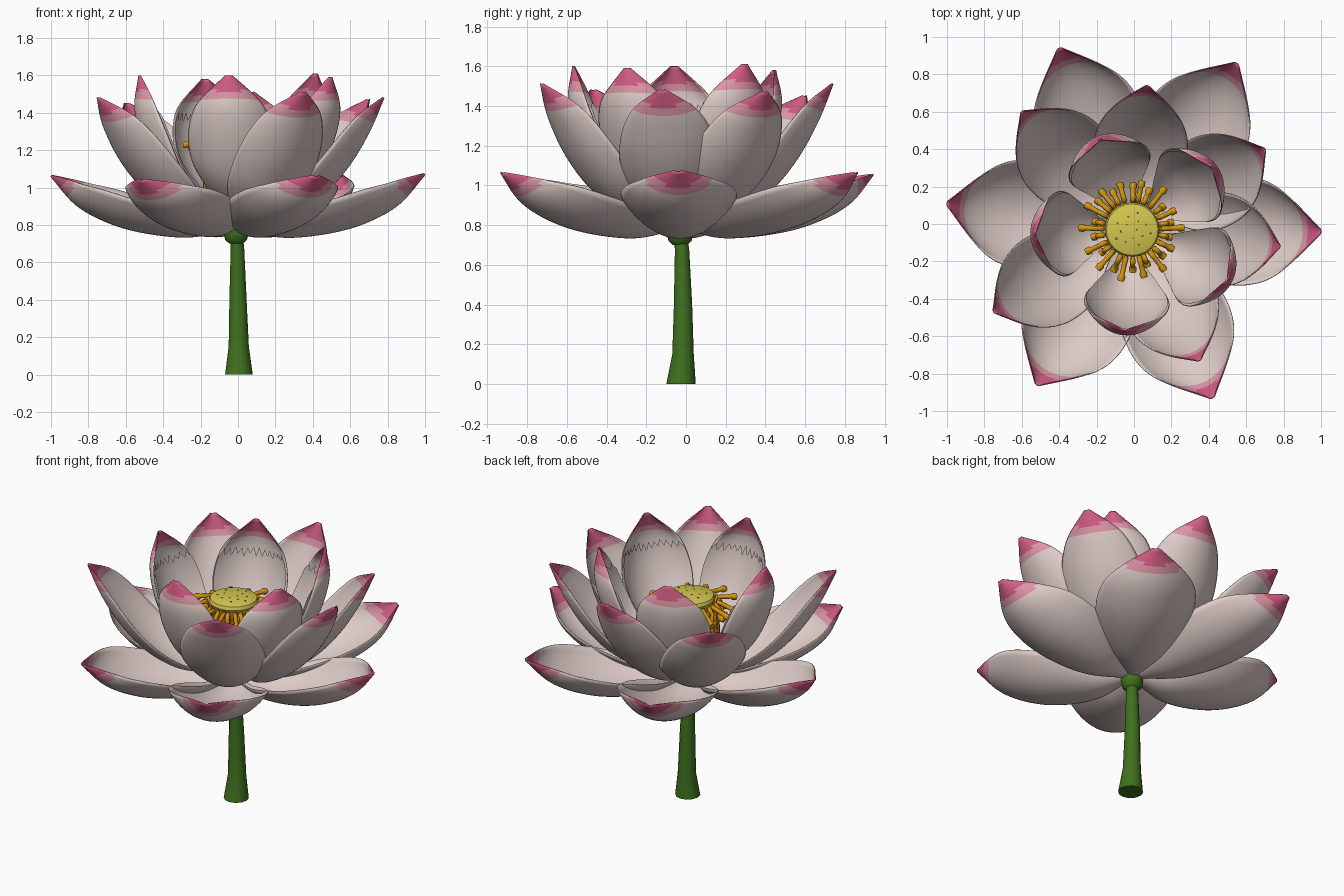
import bpy, bmesh, math, random
from mathutils import Vector

if "Cube" in bpy.data.objects:
    bpy.data.objects.remove(bpy.data.objects["Cube"])
random.seed(4)
CX, CY, BASE = -0.01, -0.03, 0.78


def material(name, r, g, b):
    m = bpy.data.materials.new(name)
    m.use_nodes = True
    m.diffuse_color = (r, g, b, 1)
    bsdf = next(n for n in m.node_tree.nodes if n.type == "BSDF_PRINCIPLED")
    bsdf.inputs["Base Color"].default_value = (r, g, b, 1)
    bsdf.inputs["Roughness"].default_value = 0.7
    return m


BLUSH = material("pale blush", 0.72, 0.60, 0.57)
PINK = material("soft pink", 0.72, 0.30, 0.38)
ROSE = material("deep rose", 0.64, 0.11, 0.23)
GREEN = material("stem green", 0.05, 0.165, 0.013)
GOLD = material("stamen gold", 0.65, 0.30, 0.004)
YELLOW = material("pod yellow", 0.66, 0.57, 0.08)
SEED = material("seed brown", 0.22, 0.17, 0.03)


def make_object(name, bm, mats, angle=None):
    mesh = bpy.data.meshes.new(name)
    bm.to_mesh(mesh)
    bm.free()
    for m in mats:
        mesh.materials.append(m)
    ob = bpy.data.objects.new(name, mesh)
    bpy.context.collection.objects.link(ob)
    if angle:
        bpy.ops.object.select_all(action="DESELECT")
        ob.select_set(True)
        bpy.context.view_layer.objects.active = ob
        bpy.ops.object.shade_smooth_by_angle(angle=math.radians(angle))
    return ob


def spline(points, u):
    """Smooth curve through evenly spaced points, u from 0 to 1."""
    p = [Vector(q) for q in points]
    p = [2 * p[0] - p[1]] + p + [2 * p[-1] - p[-2]]
    x = min(max(u, 0), 1) * (len(p) - 3)
    i = min(int(x), len(p) - 4)
    t = x - i
    a, b, c, d = p[i:i + 4]
    return 0.5 * (2 * b + (c - a) * t + (2 * a - 5 * b + 4 * c - d) * t * t
                  + (3 * b - a - 3 * c + d) * t ** 3)


def lathe(name, rings, mat, sides=16):
    """Skin circles given as (x, y, radius, z)."""
    bm = bmesh.new()
    loops = []
    for x, y, r, z in rings:
        loops.append([bm.verts.new((x + r * math.cos(math.tau * k / sides),
                                    y + r * math.sin(math.tau * k / sides), z))
                      for k in range(sides)])
    for low, high in zip(loops, loops[1:]):
        for k in range(sides):
            n = (k + 1) % sides
            bm.faces.new((low[k], low[n], high[n], high[k]))
    bm.faces.new(loops[0][::-1])
    bm.faces.new(loops[-1])
    return make_object(name, bm, [mat], 40)


ROWS, COLS = 50, 24


def petal(name, tip, profile, widths, half_width, cup, lining=False):
    """Cupped petal swept along a radial midrib that ends at the tip."""
    dx, dy = tip[0] - CX, tip[1] - CY
    reach = math.hypot(dx, dy)
    out = Vector((dx, dy, 0)) / reach
    side = Vector((-out.y, out.x, 0))
    kr = reach / profile[-1][0]
    kz = (tip[2] - BASE) / (profile[-1][1] - BASE)
    rib = [(r * kr, BASE + (z - BASE) * kz) for r, z in profile]
    outline = [(w, 0) for w in widths]

    def breadth(s):
        return half_width * max(spline(outline, s)[0], 0)

    def point(s, t, inset):
        m = spline(rib, s)
        d = (spline(rib, min(s + 0.02, 1)) - spline(rib, max(s - 0.02, 0))).normalized()
        w = breadth(s)
        n = out * -d.y + Vector((0, 0, d.x))
        return (Vector((CX, CY, 0)) + out * m.x + Vector((0, 0, m.y))
                + side * (w * t * (1 - 0.1 * t * t) / 0.9)
                + n * (w * cup * t * t + inset))

    bm = bmesh.new()
    grid = []
    for i in range(ROWS + 1):
        row = []
        for j in range(COLS + 1):
            s, t = i / ROWS, 2 * j / COLS - 1
            if lining:      # shorter inner skin with a ragged upper edge
                s *= 0.74
                if i == ROWS:
                    s += 0.05 * (j % 2) + random.uniform(-0.01, 0.01)
                t *= 0.96
            row.append(bm.verts.new(point(s, t, 0.022 if lining else 0)))
        grid.append(row)
    for i in range(ROWS):
        for j in range(COLS):
            f = bm.faces.new((grid[i][j], grid[i][j + 1],
                              grid[i + 1][j + 1], grid[i + 1][j]))
            f.smooth = True
            s, t = (i + 0.5) / ROWS, 2 * (j + 0.5) / COLS - 1
            # Blush deepens towards the tip
            away = math.hypot(1 - s, 0.5 * breadth(s) * t)
            if not lining:
                f.material_index = (away < 0.15) + (away < 0.095)
    bmesh.ops.remove_doubles(bm, verts=bm.verts, dist=0.0005)
    ob = make_object(name, bm, [BLUSH, PINK, ROSE])
    if not lining:
        mod = ob.modifiers.new("thickness", "SOLIDIFY")
        mod.thickness = 0.006
        mod.offset = 0
    return ob


# Petal outlines from base to tip, relative to the widest point
BROAD = (0.15, 0.46, 0.75, 0.94, 1.0, 0.98, 0.86, 0.6, 0.06)
UPRIGHT = (0.2, 0.42, 0.66, 0.86, 0.98, 1.0, 0.9, 0.66, 0.08)

# Petal whorls: midrib as (radius, height), outline, half width, cup depth, tips
OUTER = [(0.04, 0.775), (0.25, 0.735), (0.48, 0.755), (0.68, 0.81), (0.86, 0.91), (1.0, 1.07)]
MIDDLE = [(0.12, 0.82), (0.28, 0.85), (0.45, 0.96), (0.59, 1.12), (0.7, 1.31), (0.78, 1.5)]
INNER = [(0.13, 0.86), (0.27, 0.93), (0.4, 1.05), (0.49, 1.22), (0.54, 1.42), (0.52, 1.6)]
WHORLS = {
    "outer": (OUTER, BROAD, 0.29, 0.6,
              [(1.0, -0.04, 1.07), (0.55, 0.86, 1.06), (-0.4, 0.94, 1.05),
               (-1.0, 0.11, 1.06), (-0.52, -0.86, 1.04), (0.42, -0.93, 1.06)]),
    "middle": (MIDDLE, BROAD, 0.25, 0.48,
               [(0.78, -0.12, 1.48), (0.7, 0.4, 1.47), (0.07, 0.74, 1.51),
                (-0.6, 0.6, 1.45), (-0.75, -0.47, 1.48), (0.35, -0.73, 1.51)]),
    "inner": (INNER, UPRIGHT, 0.225, 0.55,
              [(0.5, -0.3, 1.59), (0.42, 0.3, 1.61), (-0.18, 0.45, 1.58),
               (-0.53, -0.06, 1.6), (-0.05, -0.57, 1.6)]),
}
for whorl, (profile, outline, half, cup, tips) in WHORLS.items():
    for k, tip in enumerate(tips, 1):
        petal(f"{whorl}_petal_{k}", tip, profile, outline, half, cup)
        if whorl == "inner":
            petal(f"inner_petal_lining_{k}", tip, profile, outline, half, cup, True)

# Stem with a flared foot, and the receptacle under the flower
lathe("stem", [(0.005, -0.025, 0.074, 0), (0.004, -0.015, 0.054, 0.15),
               (0, -0.015, 0.046, 0.4), (-0.003, -0.02, 0.036, 0.68),
               (-0.01, -0.03, 0.036, 0.74)], GREEN, 12)
lathe("receptacle", [(CX, CY, r, z) for r, z in
                     ((0.036, 0.7), (0.058, 0.72), (0.066, 0.75), (0.066, 0.78), (0.08, 0.82))], GREEN)

# Seed pod: gold cone with a gently domed yellow cap
lathe("pod_cone", [(CX, CY, r, z) for r, z in
                   ((0.06, 0.8), (0.09, 1.0), (0.125, 1.2), (0.138, 1.28))], GOLD, 24)
lathe("pod_cap", [(CX, CY, r, z) for r, z in
                  ((0.136, 1.26), (0.146, 1.28), (0.138, 1.3), (0.1, 1.311),
                   (0.05, 1.317), (0.005, 1.319))], YELLOW, 24)

# Small seed marks on the cap
bm = bmesh.new()
for k in range(14):
    a, r = k * 2.4, 0.1 * math.sqrt((k + 1) / 14)
    made = bmesh.ops.create_cone(bm, cap_ends=True, segments=8, radius1=0.006,
                                 radius2=0.005, depth=0.006)
    bmesh.ops.translate(bm, verts=made["verts"],
                        vec=(CX + r * math.cos(a), CY + r * math.sin(a), 1.318 - 0.07 * r))
make_object("seed_marks", bm, [SEED])

# Stamens: filaments ribbing the pod, then arching out to thick anthers
data = bpy.data.curves.new("stamens", "CURVE")
data.dimensions = "3D"
data.bevel_depth = 0.015
data.bevel_resolution = 1
data.use_fill_caps = True
COUNT = 28
for k in range(COUNT):
    a = math.tau * (k + random.uniform(-0.2, 0.2)) / COUNT
    reach = random.uniform(0.23, 0.27) - 0.03 * (k % 2)
    droop = random.uniform(0, 0.05) + 0.05 * (k % 2)
    path = [(0.07, 0.8, 1), (0.15, 0.83, 1), (0.165, 1.0, 1), (0.155, 1.22, 1),
            (0.165, 1.265, 1), (0.19, 1.265 - droop * 0.3, 0.9),
            (reach - 0.02, 1.265 - droop * 0.8, 0.9), (reach - 0.01, 1.265 - droop, 1.4),
            (reach + 0.015, 1.26 - droop, 1.2)]
    line = data.splines.new("POLY")
    line.points.add(len(path) - 1)
    line.use_smooth = True
    for p, (r, z, size) in zip(line.points, path):
        p.co = (CX + r * math.cos(a), CY + r * math.sin(a), z, 1)
        p.radius = size
data.materials.append(GOLD)
stamens = bpy.data.objects.new("stamens", data)
bpy.context.collection.objects.link(stamens)
